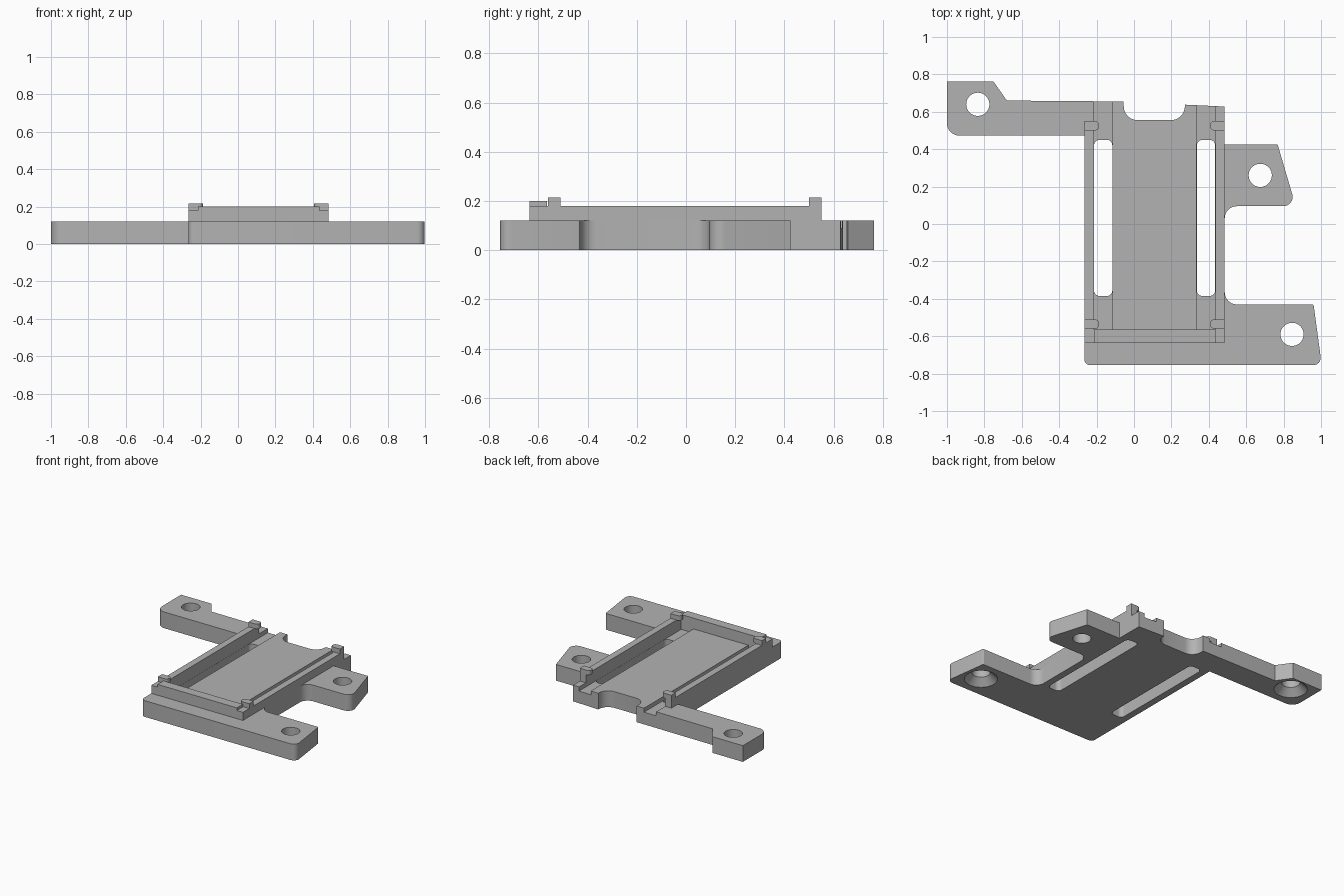
import bpy, bmesh, math
from mathutils import Vector

cube = bpy.data.objects.get("Cube")
if cube:
    bpy.data.objects.remove(cube, do_unlink=True)

grey = bpy.data.materials.new("plain grey")
grey.use_nodes = True
COLOUR = (0.45, 0.45, 0.45, 1)
grey.diffuse_color = COLOUR
grey.node_tree.nodes["Principled BSDF"].inputs["Base Color"].default_value = COLOUR

CENTRE = 0.11  # symmetry line of the tray


def rounded(corners, steps=8):
    """Turn (x, y, radius) corners into a filleted outline."""
    out = []
    for i, (x, y, r) in enumerate(corners):
        p = Vector((x, y))
        if r == 0:
            out.append(p)
            continue
        a = (Vector(corners[i - 1][:2]) - p).normalized()
        b = (Vector(corners[(i + 1) % len(corners)][:2]) - p).normalized()
        half = a.angle(b) / 2
        mid = p + (a + b).normalized() * (r / math.sin(half))
        start = p + a * (r / math.tan(half)) - mid
        end = p + b * (r / math.tan(half)) - mid
        sweep = start.angle_signed(end)
        for k in range(steps + 1):
            t = -sweep * k / steps
            c, s = math.cos(t), math.sin(t)
            out.append(mid + Vector((start.x * c - start.y * s, start.x * s + start.y * c)))
    return out


def finish(name, bm):
    bmesh.ops.recalc_face_normals(bm, faces=bm.faces)
    mesh = bpy.data.meshes.new(name)
    bm.to_mesh(mesh)
    bm.free()
    mesh.materials.append(grey)
    ob = bpy.data.objects.new(name, mesh)
    bpy.context.collection.objects.link(ob)
    return ob


def prism(name, outline, z0, z1):
    bm = bmesh.new()
    face = bm.faces.new([bm.verts.new((p[0], p[1], z0)) for p in outline])
    top = bmesh.ops.extrude_face_region(bm, geom=[face])
    verts = [g for g in top["geom"] if isinstance(g, bmesh.types.BMVert)]
    bmesh.ops.translate(bm, verts=verts, vec=(0, 0, z1 - z0))
    return finish(name, bm)


def box(x0, x1, y0, y1, r=0.0):
    return rounded([(x0, y0, r), (x1, y0, r), (x1, y1, r), (x0, y1, r)])


def cone(name, x, y, z0, z1, r0, r1):
    bm = bmesh.new()
    bmesh.ops.create_cone(bm, cap_ends=True, segments=40, radius1=r0, radius2=r1, depth=z1 - z0)
    bmesh.ops.translate(bm, verts=bm.verts, vec=(x, y, (z0 + z1) / 2))
    return finish(name, bm)


def cut(target, cutter):
    mod = target.modifiers.new("cut", "BOOLEAN")
    mod.operation = "DIFFERENCE"
    mod.solver = "EXACT"
    mod.object = cutter
    bpy.context.view_layer.objects.active = target
    bpy.ops.object.modifier_apply(modifier=mod.name)
    bpy.data.objects.remove(cutter, do_unlink=True)


def sided(outline, side):
    """Reflect an outline to the other side of the tray."""
    return outline if side < 0 else [(2 * CENTRE - p[0], p[1]) for p in outline]


# Base plate with its three mounting arms and back notch
THICK = 0.12
plate = prism("base_plate", rounded([
    (-0.265, -0.755, 0.03), (1.004, -0.755, 0.04), (0.96, -0.43, 0.01),
    (0.485, -0.43, 0.065), (0.485, 0.095, 0.065), (0.865, 0.095, 0.05),
    (0.768, 0.425, 0), (0.485, 0.425, 0), (0.485, 0.628, 0),
    (0.272, 0.638, 0), (0.272, 0.555, 0.075), (-0.055, 0.555, 0.075),
    (-0.055, 0.655, 0), (-0.68, 0.66, 0), (-0.752, 0.763, 0),
    (-1, 0.763, 0), (-1, 0.473, 0.065), (-0.265, 0.473, 0)]), 0, THICK)

# Side channels and their through slots
for side in (-1, 1):
    cut(plate, prism("channel_cutter", sided(box(-0.215, -0.115, -0.6, 0.8), side), 0.09, 0.3))
    cut(plate, prism("slot_cutter", sided(box(-0.214, -0.116, -0.385, 0.45, 0.03), side), -0.1, 0.3))

# Screw holes, two of them countersunk underneath
for x, y, sunk in ((-0.835, 0.64, True), (0.675, 0.26, False), (0.845, -0.59, True)):
    cut(plate, cone("hole_cutter", x, y, -0.1, 0.3, 0.062, 0.062))
    if sunk:
        cut(plate, cone("countersink_cutter", x, y, -0.01, 0.05, 0.122, 0.062))

parts = [plate]

# Front wall, rails and retaining tabs
parts.append(prism("front_wall", box(-0.215, 0.435, -0.635, -0.565), 0.085, 0.2))
for side, label in ((-1, "right"), (1, "left")):
    parts.append(prism(label + "_rail", sided(box(-0.265, -0.215, -0.635, 0.55), side), THICK, 0.18))
    for y, place in ((-0.535, "front"), (0.525, "back")):
        tab = rounded([(-0.265, y - 0.025, 0), (-0.187, y - 0.025, 0.022),
                       (-0.187, y + 0.025, 0.022), (-0.265, y + 0.025, 0)])
        parts.append(prism(label + "_" + place + "_tab", sided(tab, side), 0.18, 0.215))

# Smooth the fillets and keep the machined edges sharp
bpy.ops.object.select_all(action="DESELECT")
for ob in parts:
    ob.select_set(True)
bpy.context.view_layer.objects.active = plate
bpy.ops.object.shade_smooth_by_angle(angle=math.radians(30))
